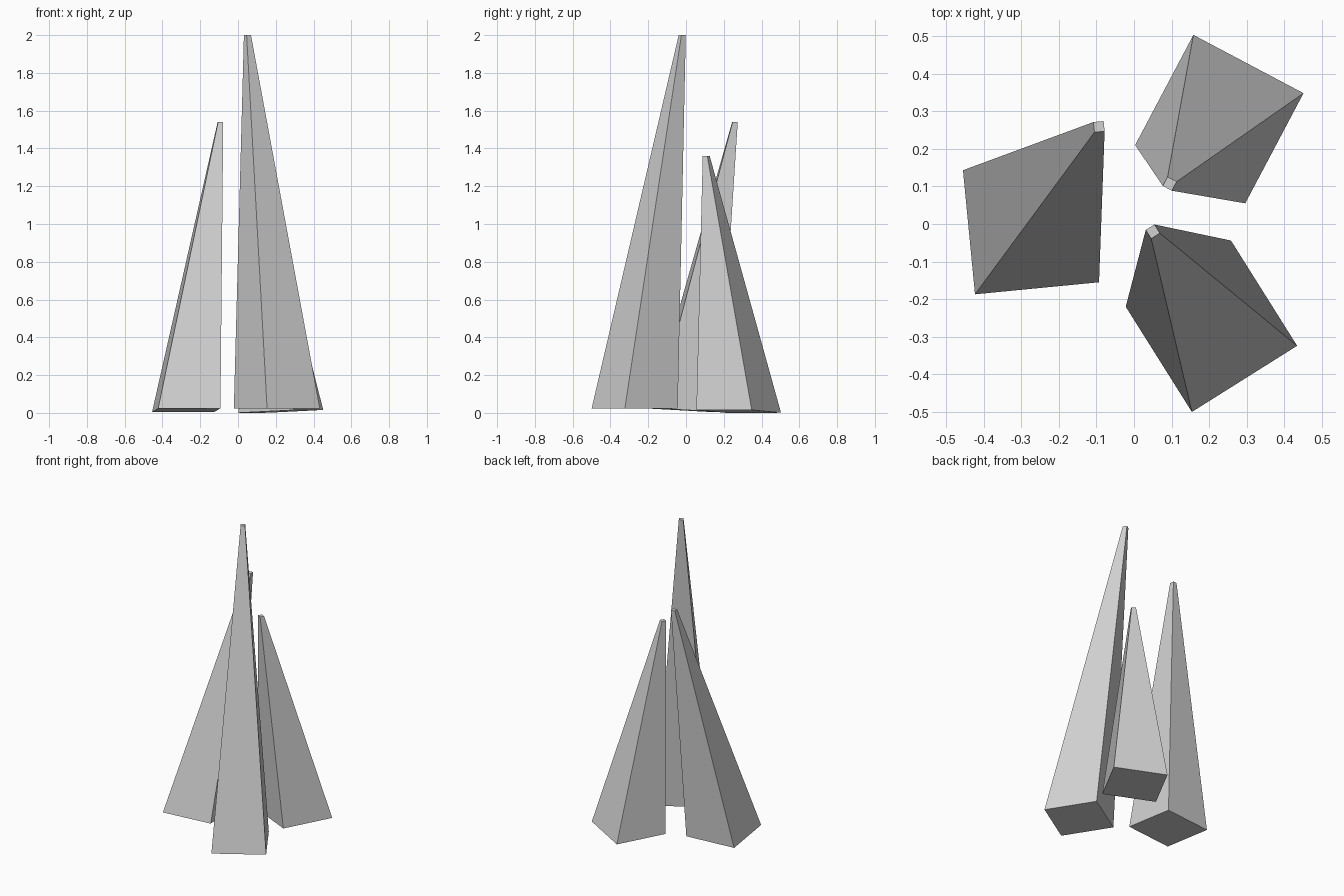
import bpy
from mathutils import Vector

cube = bpy.data.objects.get("Cube")
if cube:
    bpy.data.objects.remove(cube, do_unlink=True)

# Single plain stone colour
stone = bpy.data.materials.new("light_grey")
stone.use_nodes = True
stone.diffuse_color = (0.64, 0.64, 0.64, 1)
stone.node_tree.nodes["Principled BSDF"].inputs["Base Color"].default_value = stone.diffuse_color

TIP_SCALE = 0.082


def spike(name, base, corner, slope, tip):
    """Leaning square spike: base centre, offset to one corner, base tilt, tip centre."""
    verts = []
    for centre, scale in ((base, 1.0), (tip, TIP_SCALE)):
        dx, dy = corner[0] * scale, corner[1] * scale
        for _ in range(4):
            tilt = (dx * slope[0] + dy * slope[1]) if scale == 1.0 else 0
            verts.append(Vector(centre) + Vector((dx, dy, tilt)))
            dx, dy = -dy, dx
    faces = [(3, 2, 1, 0), (4, 5, 6, 7)]
    faces += [(i, (i + 1) % 4, (i + 1) % 4 + 4, i + 4) for i in range(4)]
    mesh = bpy.data.meshes.new(name)
    mesh.from_pydata(verts, [], faces)
    mesh.materials.append(stone)
    obj = bpy.data.objects.new(name, mesh)
    bpy.context.collection.objects.link(obj)
    return obj


# Tall spike at the front, medium on the right, short at the back
spike("tall_front_spike", (0.206, -0.272, 0.022), (-0.228, 0.052), (0, 0), (0.05, -0.02, 2.0))
spike("medium_right_spike", (-0.274, -0.006, 0.014), (-0.181, 0.149), (0.01, -0.055), (-0.093, 0.259, 1.54))
spike("short_back_spike", (0.227, 0.279, 0.008), (-0.224, -0.069), (0.04, -0.02), (0.095, 0.107, 1.36))
